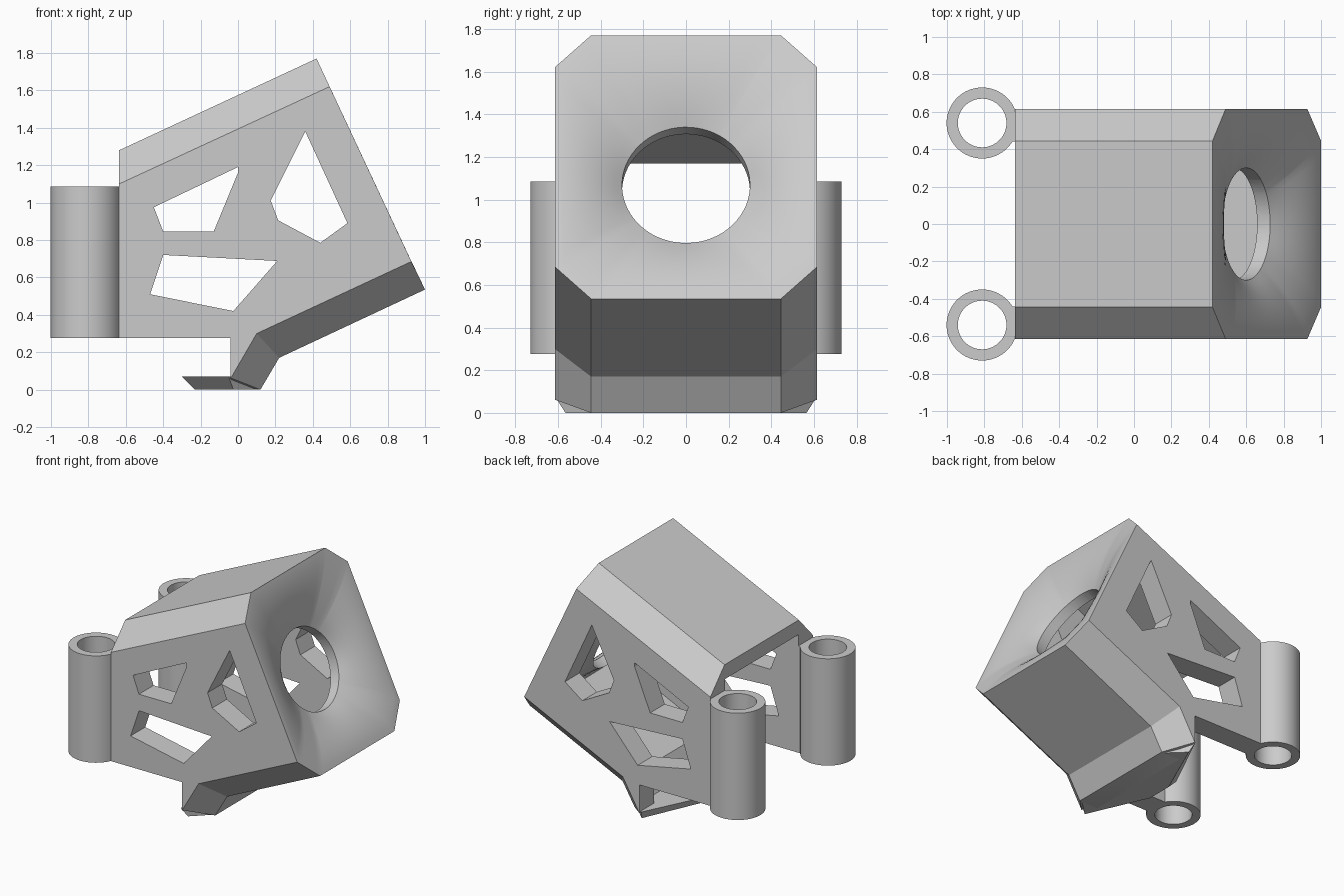
import bpy, bmesh, math
from mathutils import Vector

cube = bpy.data.objects.get("Cube")
if cube:
    bpy.data.objects.remove(cube, do_unlink=True)

grey = bpy.data.materials.new("plastic_grey")
grey.use_nodes = True
grey.diffuse_color = (0.6, 0.6, 0.6, 1)
grey.node_tree.nodes["Principled BSDF"].inputs["Base Color"].default_value = (0.6, 0.6, 0.6, 1)


def loft(name, rings):
    """Closed solid through matching rings of points."""
    bm = bmesh.new()
    rows = [[bm.verts.new(p) for p in ring] for ring in rings]
    n = len(rows[0])
    for a, b in zip(rows, rows[1:]):
        for i in range(n):
            j = (i + 1) % n
            bm.faces.new((a[i], a[j], b[j], b[i]))
    bm.faces.new(rows[0][::-1])
    bm.faces.new(rows[-1])
    bmesh.ops.recalc_face_normals(bm, faces=bm.faces)
    mesh = bpy.data.meshes.new(name)
    bm.to_mesh(mesh)
    bm.free()
    mesh.materials.append(grey)
    obj = bpy.data.objects.new(name, mesh)
    bpy.context.collection.objects.link(obj)
    return obj


def side_ring(profile, y):
    return [(x, y, z) for x, z in profile]


def prism(name, profile, y):
    return loft(name, [side_ring(profile, -y), side_ring(profile, y)])


def circle(r, cx, cy, z, n=64):
    return [(cx + r * math.cos(math.tau * i / n), cy + r * math.sin(math.tau * i / n), z)
            for i in range(n)]


def carve(obj, cutters, operation='DIFFERENCE'):
    """Apply booleans in order and remove the helpers."""
    for c in cutters:
        c.hide_render = True
        mod = obj.modifiers.new("cut", 'BOOLEAN')
        mod.operation, mod.solver, mod.object = operation, 'EXACT', c
    bpy.context.view_layer.update()
    graph = bpy.context.evaluated_depsgraph_get()
    mesh = bpy.data.meshes.new_from_object(obj.evaluated_get(graph))
    obj.modifiers.clear()
    obj.data = mesh
    for c in cutters:
        bpy.data.objects.remove(c, do_unlink=True)


def smooth(obj, degrees):
    bpy.ops.object.select_all(action='DESELECT')
    obj.select_set(True)
    bpy.context.view_layer.objects.active = obj
    bpy.ops.object.shade_smooth_by_angle(angle=math.radians(degrees))


# Housing: chamfered solid, side outline widening to the middle outline
HALF, FLAT = 0.615, 0.445
side = [(-0.635, 0.275), (-0.04, 0.275), (-0.04, 0.07), (-0.038, 0.062),
        (0.1, 0.3), (0.927, 0.685), (0.49, 1.62), (-0.635, 1.1)]
middle = [(-0.635, 0.275), (-0.04, 0.275), (-0.04, 0), (0.12, 0),
          (0.22, 0.17), (1.0, 0.535), (0.42, 1.77), (-0.635, 1.28)]
housing = loft("housing", [side_ring(side, -HALF), side_ring(middle, -FLAT),
                           side_ring(middle, FLAT), side_ring(side, HALF)])

# Cavity, open at the back and underneath
cavity = prism("cavity_cutter", [(-0.8, 0.07), (0.04, 0.07), (0.13, 0.24), (0.957, 0.625),
                                 (0.462, 1.681), (-0.8, 1.093)], 0.44)

# Windows through both side walls
windows = [
    [(-0.45, 0.975), (0, 1.19), (0, 1.16), (-0.13, 0.845), (-0.4, 0.845)],
    [(-0.4, 0.72), (0.21, 0.688), (-0.025, 0.42), (-0.47, 0.51)],
    [(0.36, 1.38), (0.585, 0.89), (0.44, 0.785), (0.215, 0.905), (0.175, 1.01)],
]
window_cutters = [prism("window_cutter", w, 1) for w in windows]

# Flared front: rings blend from the round hole out to the octagonal rim
normal = Vector((0.905, 0, 0.425))
up = Vector((-0.425, 0, 0.905))
centre = Vector((0.71, 0, 1.1525))
HOLE_R, DEPTH, DROP, WALL = 0.3, 0.135, -0.03, 0.077
corners = [(sx * a, sv * b) for a, b in ((FLAT, 0.682), (HALF, 0.515))
           for sx in (-1, 1) for sv in (-1, 1)]
diag = Vector((0.167, 0.17)).normalized()
limits = [((1, 0), HALF), ((0, 1), 0.682), (diag, diag.x * FLAT + diag.y * 0.682)]
angles = sorted([math.tau * (i + 0.31) / 64 for i in range(64)]
                + [math.atan2(v - DROP, u) % math.tau for u, v in corners])


def rim_radius(angle):
    c, s = math.cos(angle), math.sin(angle)
    reach = []
    for (nx, nv), d in limits:
        for sx in (-1, 1):
            for sv in (-1, 1):
                facing = sx * nx * c + sv * nv * s
                if facing > 1e-6:
                    reach.append((d - sv * nv * DROP) / facing)
    return min(reach)


def face_ring(t, depth):
    ring = []
    for a in angles:
        r = HOLE_R + t * (rim_radius(a) - HOLE_R)
        ring.append(centre + Vector((0, r * math.cos(a), 0))
                    + up * (DROP + r * math.sin(a)) - normal * depth)
    return ring


def flare(name, offset):
    """Solid in front of the flared surface, pushed back by offset."""
    rings = []
    for t in [i / 10 for i in range(11)] + [1.15]:
        s = 1 - t
        rings.append(face_ring(t, offset + DEPTH * (0.9 * s * abs(s) + 0.1 * s)))
    return loft(name, rings + [face_ring(1.15, -0.1)])


carve(cavity, [flare("inner_flare_cutter", WALL)])
hole = loft("hole_cutter", [face_ring(0, 0.4), face_ring(0, -0.1)])
carve(housing, [cavity, flare("flare_cutter", 0), hole] + window_cutters)
smooth(housing, 22)


# Foot lip: tapers inward to a narrow tip, with a bevelled underside
def lip_ring(tip_x, root_x, root_y, z):
    half = [(tip_x, 0.1), (root_x, root_y), (0.1, FLAT)]
    return [(x, y, z) for x, y in half] + [(x, -y, z) for x, y in half[::-1]]


loft("foot_lip", [lip_ring(-0.23, -0.025, 0.565, 0), lip_ring(-0.3, -0.05, 0.61, 0.07)])

# Mounting tubes with a short web joining each to its wall
for label, s in (("front", -1), ("back", 1)):
    low, high, y = 0.275, 1.085, s * 0.54
    tube = loft(label + "_tube", [circle(0.19, -0.812, y, low), circle(0.19, -0.812, y, high)])
    web = loft("web", [[(x, s * w, z) for x, w in
                        ((-0.67, 0.44), (-0.63, 0.44), (-0.63, 0.61), (-0.67, 0.61))]
                       for z in (low, high)])
    carve(tube, [web], 'UNION')
    carve(tube, [loft("bore_cutter", [circle(0.13, -0.812, y, 0), circle(0.13, -0.812, y, 1.5)])])
    smooth(tube, 30)
